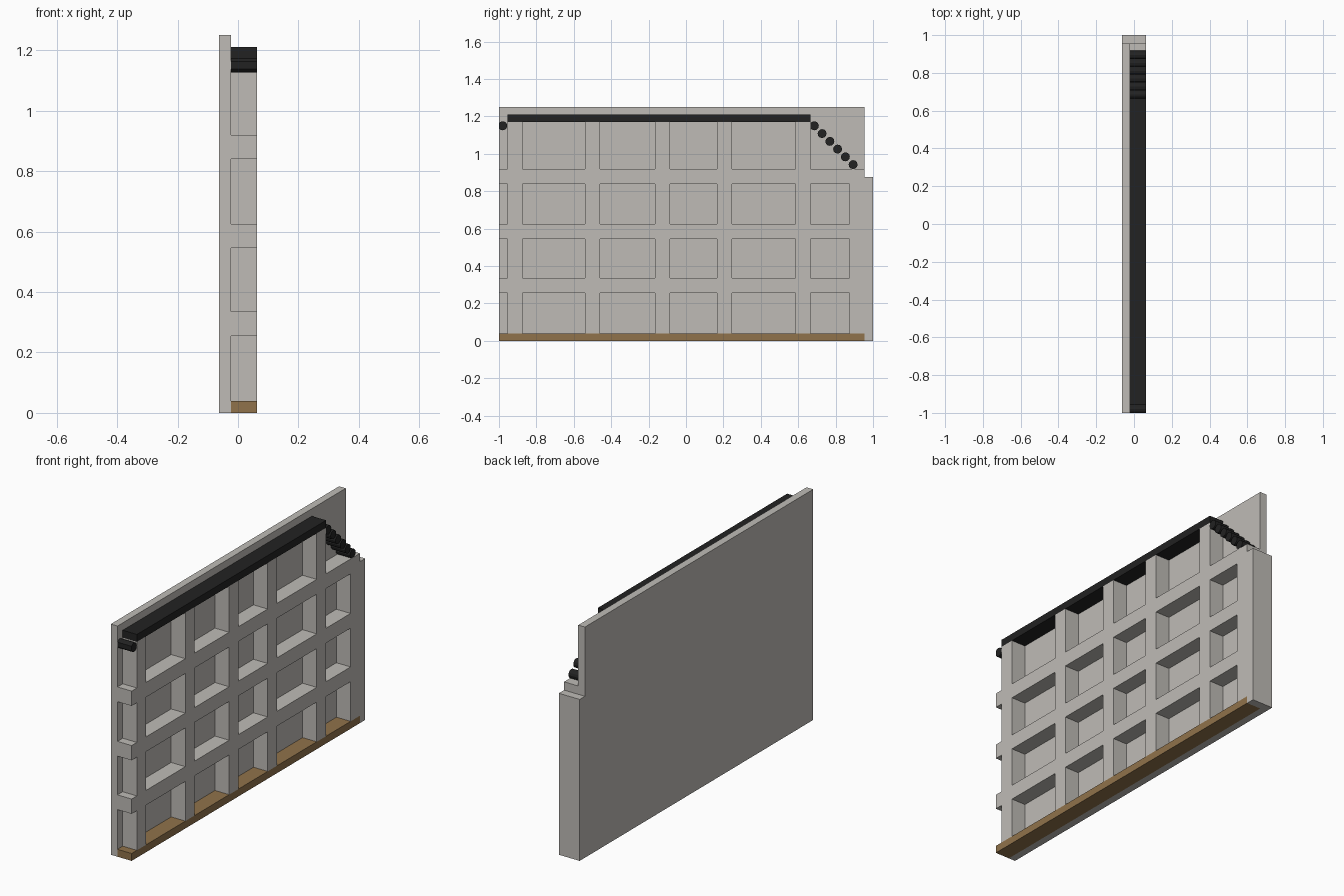
import bpy, bmesh
from mathutils import Matrix, Vector

cube = bpy.data.objects.get("Cube")
if cube:
    bpy.data.objects.remove(cube, do_unlink=True)

BACK, FACE, FRONT = -0.0625, -0.0225, 0.0625   # depth layers along x
END, TOP = 0.955, 1.25                         # panel end and height


def material(name, rgb):
    m = bpy.data.materials.new(name)
    m.use_nodes = True
    color = (*rgb, 1)
    m.diffuse_color = color
    bsdf = m.node_tree.nodes["Principled BSDF"]
    bsdf.inputs["Base Color"].default_value = color
    bsdf.inputs["Roughness"].default_value = 0.8
    return m


plaster = material("warm grey", (0.52, 0.50, 0.47))
wood = material("brown wood", (0.28, 0.17, 0.07))
black = material("black", (0.016, 0.016, 0.016))


def finish(name, bm, mat):
    bmesh.ops.recalc_face_normals(bm, faces=bm.faces)
    mesh = bpy.data.meshes.new(name)
    bm.to_mesh(mesh)
    bm.free()
    mesh.materials.append(mat)
    obj = bpy.data.objects.new(name, mesh)
    bpy.context.collection.objects.link(obj)
    return obj


def extrude_faces(bm, depth):
    """Thicken flat faces along x."""
    result = bmesh.ops.extrude_face_region(bm, geom=bm.faces[:], use_keep_orig=True)
    verts = [g for g in result["geom"] if isinstance(g, bmesh.types.BMVert)]
    bmesh.ops.translate(bm, verts=verts, vec=(depth, 0, 0))


def bar(name, y0, y1, z0, z1, mat):
    bm = bmesh.new()
    size = Vector((FRONT - FACE, y1 - y0, z1 - z0))
    mid = Vector((FRONT + FACE, y0 + y1, z0 + z1)) / 2
    bmesh.ops.create_cube(bm, size=1, matrix=Matrix.Translation(mid) @ Matrix.Diagonal((*size, 1)))
    return finish(name, bm, mat)


def roller(name, y, z):
    """Faceted rod lying along x, trimmed at the panel's open end."""
    bm = bmesh.new()
    place = Matrix.Translation(((FRONT + FACE) / 2, y, z)) @ Matrix.Rotation(1.5707963, 4, "Y")
    bmesh.ops.create_cone(bm, cap_ends=True, segments=12, radius1=0.024, radius2=0.024,
                          depth=FRONT - FACE, matrix=place)
    cut = bmesh.ops.bisect_plane(bm, geom=bm.verts[:] + bm.edges[:] + bm.faces[:],
                                 plane_co=(0, -1, 0), plane_no=(0, -1, 0), clear_outer=True)
    edges = [g for g in cut["geom_cut"] if isinstance(g, bmesh.types.BMEdge)]
    if edges:
        bmesh.ops.holes_fill(bm, edges=edges)
    return finish(name, bm, black)


# Back panel with a notched upper corner
bm = bmesh.new()
outline = [(-1, 0), (1, 0), (1, 0.875), (END, 0.875), (END, TOP), (-1, TOP)]
bm.faces.new([bm.verts.new((BACK, y, z)) for y, z in outline])
extrude_faces(bm, FACE - BACK)
finish("back_panel", bm, plaster)

# Lattice of ribs plus the end post, grown from the filled cells of a grid
posts = [(-0.955, -0.875), (-0.54, -0.46), (-0.165, -0.085),
         (0.165, 0.245), (0.585, 0.665), (0.875, END)]
rails = [(0.255, 0.335), (0.545, 0.625), (0.84, 0.92)]
ys = sorted({-1, 1, *(v for p in posts for v in p)})
zs = sorted({0, 0.04, 0.875, 1.17, *(v for r in rails for v in r)})


def filled(y, z):
    if y > END:
        return z < 0.875
    if z < 0.04 or (y > 0.665 and z > 0.92):
        return False
    return any(a < y < b for a, b in posts) or any(a < z < b for a, b in rails)


bm = bmesh.new()
for y0, y1 in zip(ys, ys[1:]):
    for z0, z1 in zip(zs, zs[1:]):
        if filled((y0 + y1) / 2, (z0 + z1) / 2):
            corners = [(y0, z0), (y1, z0), (y1, z1), (y0, z1)]
            bm.faces.new([bm.verts.new((FACE, y, z)) for y, z in corners])
bmesh.ops.remove_doubles(bm, verts=bm.verts, dist=0.0001)
extrude_faces(bm, FRONT - FACE)
finish("rib_lattice", bm, plaster)

# Bottom sill and top rail
bar("bottom_sill", -1, END, 0, 0.04, wood)
bar("top_rail", -0.955, 0.665, 1.17, 1.21, black)

# Rods stepping down the sloped corner, and one at the open end
for i in range(6):
    roller(f"slope_rod_{i + 1}", 0.686 + 0.0415 * i, 1.15 - 0.0415 * i)
roller("end_rod", -0.98, 1.15)
